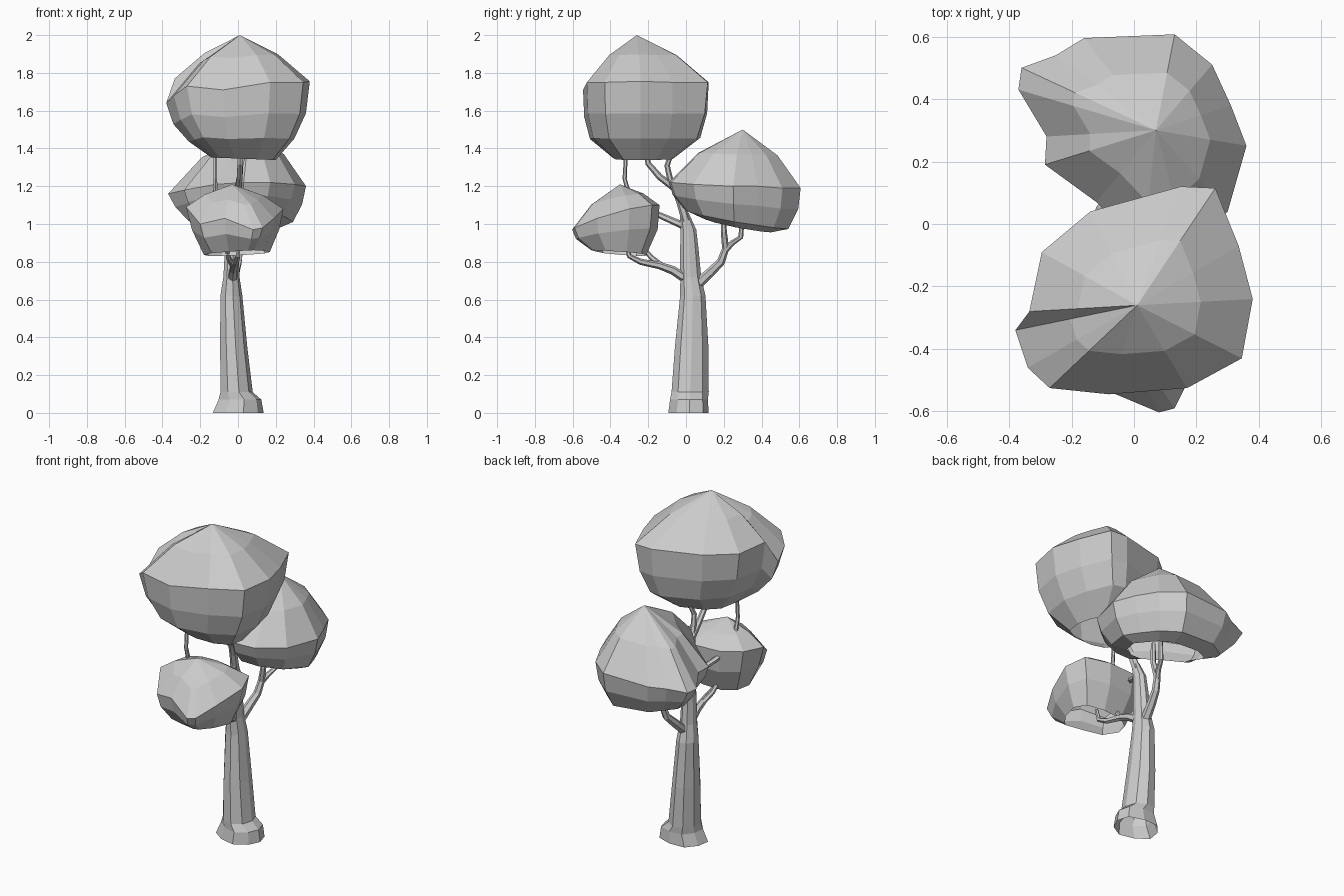
import bpy, bmesh, math
from mathutils import Vector

if "Cube" in bpy.data.objects:
    bpy.data.objects.remove(bpy.data.objects["Cube"])


def loft(name, rings, tip=None, open_base=False):
    """Flat-shaded skin over equal-sized rings, capped or pointed above."""
    bm = bmesh.new()
    rows = [[bm.verts.new(p) for p in ring] for ring in rings]
    n = len(rows[0])
    for a, b in zip(rows, rows[1:]):
        for i in range(n):
            j = (i + 1) % n
            bm.faces.new((a[i], a[j], b[j], b[i]))
    if not open_base:
        bm.faces.new(rows[0][::-1])
    if tip:
        t = bm.verts.new(tip)
        for i in range(n):
            bm.faces.new((rows[-1][i], rows[-1][(i + 1) % n], t))
    else:
        bm.faces.new(rows[-1])
    bmesh.ops.recalc_face_normals(bm, faces=bm.faces)
    me = bpy.data.meshes.new(name)
    bm.to_mesh(me)
    bm.free()
    ob = bpy.data.objects.new(name, me)
    bpy.context.collection.objects.link(ob)
    return ob


def crown(name, rim, apex, centre, base_z, tilt, levels, upper):
    """Leaf crown, open below: irregular rim, rounder shrinking rings to the base, cone to the apex."""
    cx, cy = centre
    mean = sum(math.hypot(x - cx, y - cy) for x, y, z in rim) / len(rim)
    rings = []
    for sx, sy, drop in levels:
        ring = []
        for x, y, z in rim:
            r = math.hypot(x - cx, y - cy)
            k = 1 + .6 * drop * (min(r, mean) / r - 1)   # pull far corners in
            px, py = cx + (x - cx) * sx * k, cy + (y - cy) * sy * k
            bz = base_z + tilt[0] * (px - cx) + tilt[1] * (py - cy)
            ring.append((px, py, z + (bz - z) * drop))
        rings.append(ring)
    rings.append(rim)
    s, rise = upper
    rings.append([(apex[0] + (x - apex[0]) * s, apex[1] + (y - apex[1]) * s,
                   z + (apex[2] - z) * rise) for x, y, z in rim])
    return loft(name, rings, apex, True)


def branch(name, points, r0, r1, sides=6):
    pts = [Vector(p) for p in points]
    rings = []
    for k, p in enumerate(pts):
        d = (pts[min(k + 1, len(pts) - 1)] - pts[max(k - 1, 0)]).normalized()
        u = d.cross(Vector((1, 0, 0))).normalized()
        v = d.cross(u)
        r = r0 + (r1 - r0) * k / (len(pts) - 1)
        rings.append([p + r * (math.cos(a) * u + math.sin(a) * v)
                      for a in (2 * math.pi * i / sides for i in range(sides))])
    return loft(name, rings)


# Trunk: z, centre x, centre y, radius x, radius y
sections = [(0, .003, .018, .137, .107), (.07, .012, .02, .115, .1), (.11, -.01, .022, .088, .1),
            (.35, -.025, .03, .074, .09), (.62, -.037, .036, .06, .068),
            (.72, -.036, .025, .044, .056), (.86, -.034, .018, .038, .05),
            (.97, -.03, .013, .032, .042), (1.06, -.02, -.01, .02, .024)]
trunk = []
for k, (z, cx, cy, rx, ry) in enumerate(sections):
    ring = []
    for i in range(9):
        a = 2 * math.pi * i / 9
        flare = 1 + (.06 if i % 2 else -.03) * (k < 2)
        ring.append((cx + rx * flare * math.cos(a), cy + ry * flare * math.sin(a), z))
    trunk.append(ring)
loft("trunk", trunk, open_base=True)

# Branches carrying the three crowns
branch("top_branch", [(-.02, 0, 1.02), (-.01, -.03, 1.12), (0, -.06, 1.19), (.01, -.14, 1.25),
                      (.01, -.2, 1.32), (.01, -.22, 1.42)], .024, .013)
branch("top_twig", [(0, -.05, 1.16), (.01, -.085, 1.24), (.015, -.1, 1.31),
                    (.03, -.08, 1.37), (.03, -.09, 1.46)], .017, .012)
branch("side_twig", [(-.03, -.01, .99), (-.07, -.08, 1.02), (-.11, -.17, 1.06), (-.12, -.3, 1.15),
                     (-.12, -.325, 1.24), (-.12, -.315, 1.42)], .02, .009)
branch("rear_branch", [(-.03, .06, .68), (-.015, .13, .745), (0, .185, .8), (.01, .21, .87),
                       (.03, .2, .96), (.03, .2, 1.08)], .028, .013)
branch("rear_twig", [(.005, .2, .85), (.03, .245, .9), (.05, .29, .93), (.06, .3, 1.05)], .016, .012)
branch("front_branch", [(-.03, .0, .71), (-.025, -.07, .755), (-.02, -.14, .78), (-.01, -.24, .8),
                        (0, -.3, .83), (0, -.32, .9)], .026, .01)
branch("front_twig", [(-.02, -.11, .765), (-.05, -.18, .82), (-.06, -.225, .87), (-.06, -.25, .93)],
       .016, .01)

# Crowns, each from its rim outline
crown("top_crown",
      [(-.38, -.34, 1.64), (-.34, -.46, 1.68), (-.27, -.525, 1.73), (-.08, -.545, 1.71),
       (.17, -.525, 1.75), (.345, -.43, 1.75), (.38, -.24, 1.755), (.335, -.07, 1.75),
       (.26, .115, 1.75), (.15, .12, 1.75), (-.14, .04, 1.76), (-.295, -.09, 1.76),
       (-.335, -.28, 1.77)],
      (.01, -.26, 2.0), (.04, -.24), 1.345, (-.04, 0),
      [(.47, .47, 1), (.76, .88, .72), (.94, .98, .4)], (.55, .58))
crown("rear_crown",
      [(-.37, .43, 1.16), (-.36, .5, 1.16), (-.25, .54, 1.17), (-.16, .595, 1.18), (.13, .607, 1.19),
       (.25, .51, 1.19), (.31, .38, 1.2), (.36, .25, 1.2), (.3, .04, 1.21), (.17, -.08, 1.22),
       (.03, -.09, 1.22), (-.12, .07, 1.21), (-.285, .19, 1.18), (-.28, .28, 1.18)],
      (.07, .3, 1.5), (.02, .28), .995, (-.08, -.2),
      [(.6, .52, 1), (.8, .8, .85), (.94, .96, .42)], (.6, .56))
crown("front_crown",
      [(.08, -.603, .97), (.13, -.59, .98), (.19, -.47, 1.03), (.24, -.3, 1.08), (.2, -.18, 1.1),
       (.05, -.14, 1.1), (-.12, -.15, 1.1), (-.23, -.22, 1.1), (-.275, -.35, 1.09),
       (-.2, -.49, 1.0), (-.07, -.54, 1.03)],
      (-.03, -.35, 1.21), (0, -.34), .845, (.05, -.08),
      [(.7, .65, 1), (.91, .95, .48)], (.6, .55))
